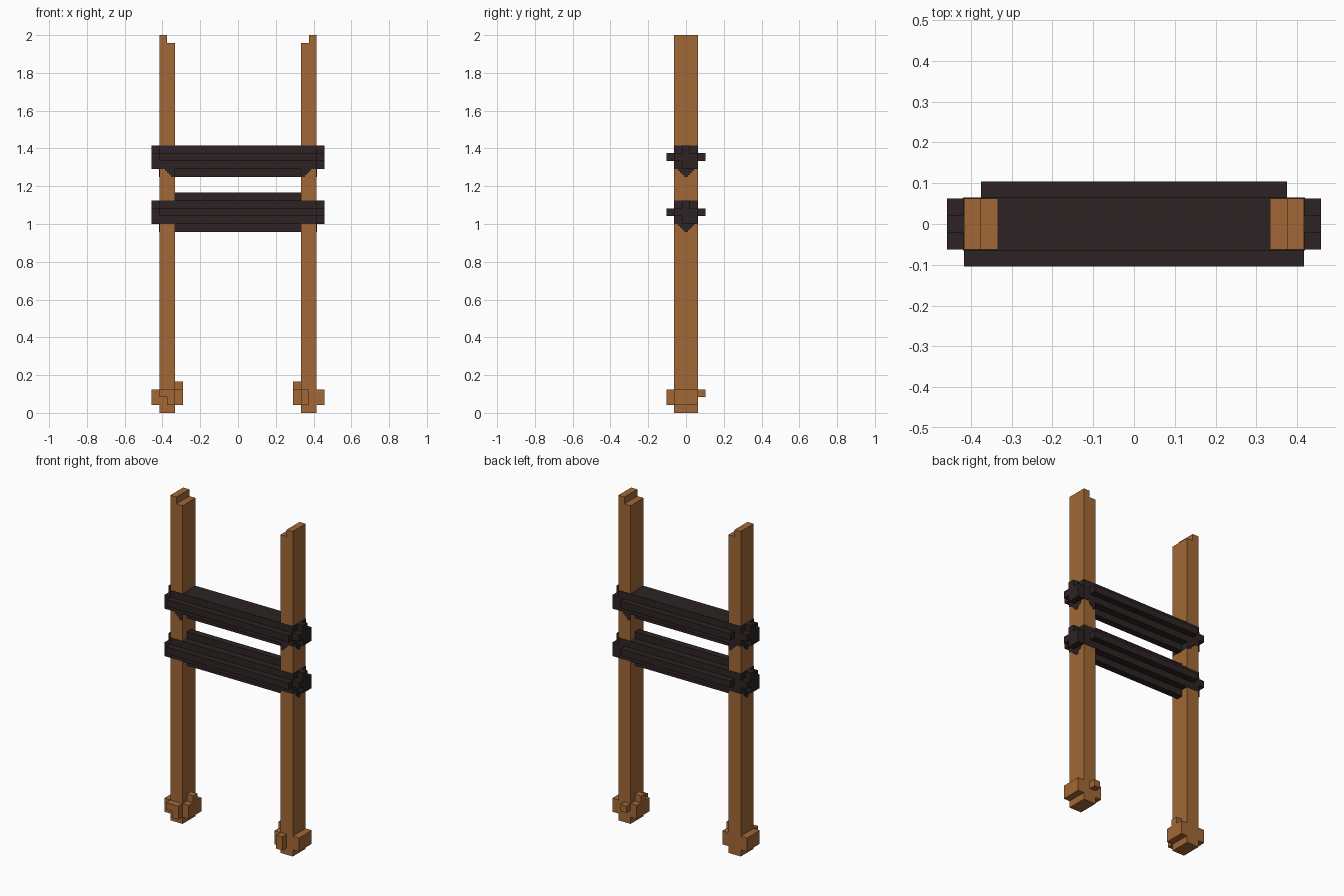
import bpy
import bmesh

cube = bpy.data.objects.get("Cube")
if cube:
    bpy.data.objects.remove(cube, do_unlink=True)

U = 2 / 48  # one block


def material(name, rgb):
    m = bpy.data.materials.new(name)
    m.use_nodes = True
    m.diffuse_color = (*rgb, 1)
    bsdf = next(n for n in m.node_tree.nodes if n.type == 'BSDF_PRINCIPLED')
    bsdf.inputs["Base Color"].default_value = (*rgb, 1)
    return m


WOOD = material("warm_wood", (0.36, 0.14, 0.037))
DARK = material("dark_wood", (0.026, 0.017, 0.017))


def blocks(name, mat, boxes):
    """One object from boxes given as x, y and z ranges in blocks."""
    bm = bmesh.new()
    for ranges in boxes:
        verts = bmesh.ops.create_cube(bm, size=1)["verts"]
        for v in verts:
            for i, (a, b) in enumerate(ranges):
                v.co[i] = (a if v.co[i] < 0 else b) * U
    mesh = bpy.data.meshes.new(name)
    bm.to_mesh(mesh)
    bm.free()
    mesh.materials.append(mat)
    ob = bpy.data.objects.new(name, mesh)
    bpy.context.collection.objects.link(ob)
    return ob


def span(s, a, b):
    """An x range measured outwards on side s."""
    return tuple(sorted((s * a, s * b)))


MID = (-1.5, 1.5)
CORE = (-0.5, 0.5)

for s, side in ((1, "left"), (-1, "right")):
    # Post with a stepped top
    blocks(side + "_post", WOOD, [
        (span(s, 8, 10), MID, (0, 47)),
        (span(s, 9, 10), MID, (47, 48))])
    # Foot with outer, inner and front lumps
    foot = [
        (span(s, 10, 11), MID, (1, 3)),
        (span(s, 7, 8), MID, (1, 3)),
        (span(s, 7, 8), CORE, (3, 4))]
    if s > 0:
        foot += [((8, 9), (-2.5, -1.5), (1, 3)),
                 ((8, 9), (1.5, 2.5), (2, 3))]
    else:
        foot += [((-10, -8), (-2.5, -1.5), (2, 3)),
                 ((-9, -8), (-2.5, -1.5), (1, 2))]
    blocks(side + "_foot", WOOD, foot)

E = 0.05  # keeps dark faces just proud of the posts
for name, z, top in (("upper_rail", 31, False), ("lower_rail", 24, True)):
    # Beam with front and back ridges and a keel
    beam = [
        ((-10 - E, 10 + E), (-1.5 - E, 1.5 + E), (z, z + 3)),
        ((-10, 10), (-2.5, -1.5), (z + 1, z + 2)),
        ((-9, 9), (1.5, 2.5), (z + 1, z + 2)),
        ((-8, 8), CORE, (z - 1, z))]
    if top:
        beam.append(((-8, 8), CORE, (z + 3, z + 4)))
    # Cross shaped ends
    for s in (1, -1):
        beam += [
            (span(s, 10, 11), CORE, (z, z + 3)),
            (span(s, 10, 11), MID, (z + 1, z + 2)),
            (span(s, 10, 11), span(s, -0.5, 1.5), (z, z + 1))]
    blocks(name, DARK, beam)

    # Stepped dark marks on the posts under the rail
    marks = []
    for i in range(4):
        w = 1 - i / 4
        level = (z - (i + 1) / 4, z - i / 4)
        for s in (1, -1):
            marks.append((span(s, 9.9, 10 + E), (-w, w), level))
            if not top:
                marks.append((span(s, 8, 8.25 + w), (-1.5 - E, 1.5 + E), level))
    blocks(name + "_marks", DARK, marks)
